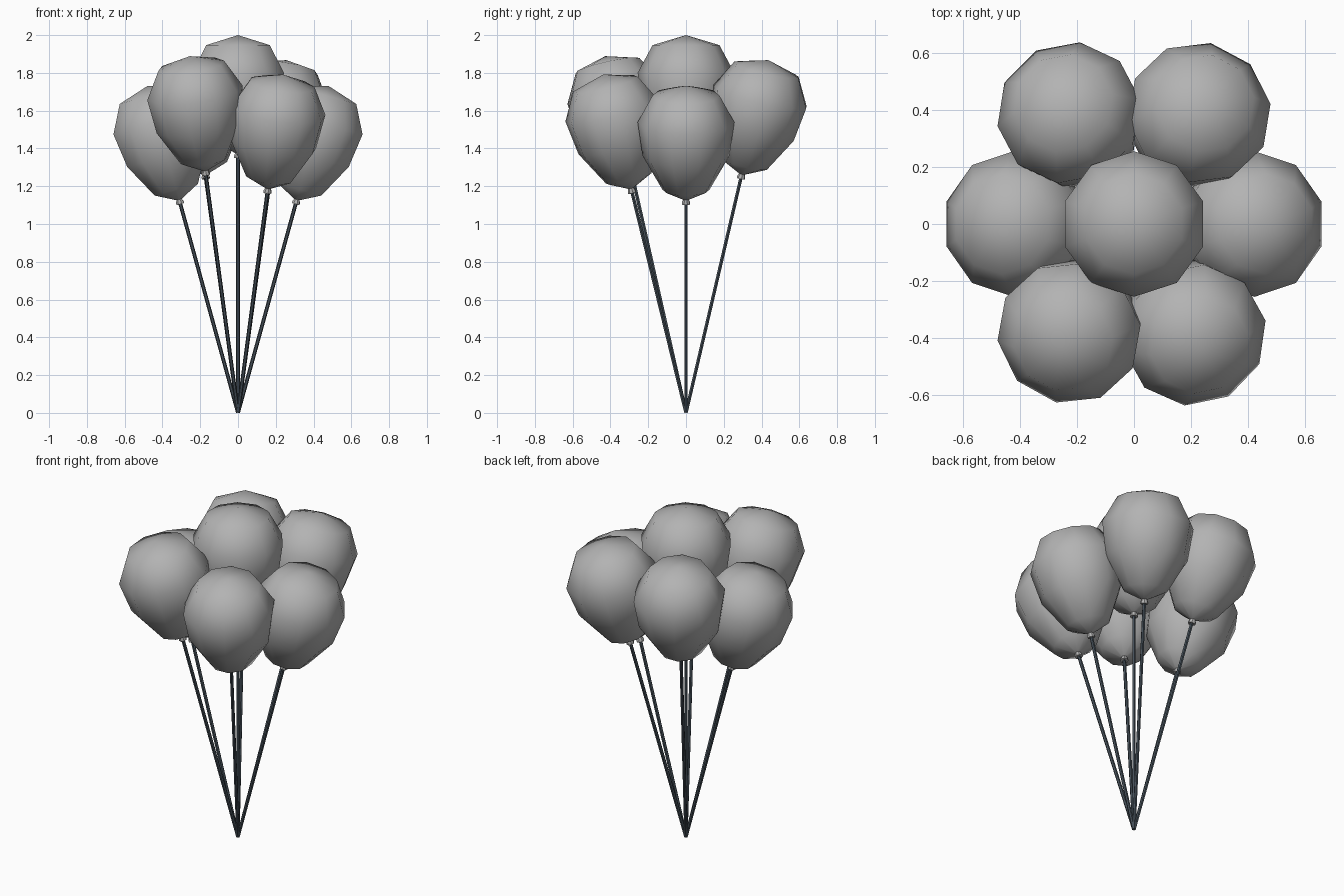
import bpy, bmesh, math
from mathutils import Vector, Matrix

cube = bpy.data.objects.get("Cube")
if cube:
    bpy.data.objects.remove(cube, do_unlink=True)


def material(name, colour):
    m = bpy.data.materials.new(name)
    m.use_nodes = True
    m.diffuse_color = colour
    m.node_tree.nodes["Principled BSDF"].inputs["Base Color"].default_value = colour
    return m


grey = material("balloon grey", (0.45, 0.45, 0.45, 1))
slate = material("dark slate string", (0.06, 0.08, 0.1, 1))


def lathe(name, profile, sides, phase, matrix, mat, smooth_angle):
    """Revolve (radius, height) points around the local z axis."""
    bm = bmesh.new()
    rings = []
    for r, h in profile:
        if r == 0:
            rings.append([bm.verts.new((0, 0, h))] * sides)
        else:
            angles = [phase + math.tau * i / sides for i in range(sides)]
            rings.append([bm.verts.new((r * math.cos(a), r * math.sin(a), h)) for a in angles])
    for low, high in zip(rings, rings[1:]):
        for i in range(sides):
            j = (i + 1) % sides
            corners = dict.fromkeys((low[i], low[j], high[j], high[i]))
            bm.faces.new(list(corners))
    bmesh.ops.recalc_face_normals(bm, faces=bm.faces)
    mesh = bpy.data.meshes.new(name)
    bm.to_mesh(mesh)
    bm.free()
    mesh.materials.append(mat)
    obj = bpy.data.objects.new(name, mesh)
    obj.matrix_world = matrix
    bpy.context.collection.objects.link(obj)
    bpy.ops.object.select_all(action="DESELECT")
    obj.select_set(True)
    bpy.context.view_layer.objects.active = obj
    bpy.ops.object.shade_smooth_by_angle(angle=math.radians(smooth_angle))
    return obj


# Heights are measured from the bottom of the knot
BALLOON = [(0, 0.022), (0.016, 0.026), (0.125, 0.08), (0.23, 0.265),
           (0.256, 0.45), (0.177, 0.597), (0, 0.65)]
KNOT = [(0, 0), (0.022, 0), (0.022, 0.01), (0.012, 0.035), (0, 0.035)]

# Name, knot position, rotation of the ten sides in degrees
BUNCH = [
    ("centre", (0, 0, 1.35), 18),
    ("left", (0.305, 0, 1.105), 18),
    ("right", (-0.305, 0, 1.105), 18),
    ("front_right", (-0.17, -0.285, 1.26), 7),
    ("front_left", (0.155, -0.285, 1.165), 11),
    ("back_left", (0.17, 0.29, 1.24), 8),
    ("back_right", (-0.17, 0.29, 1.24), 10),
]

for place, knot, turn in BUNCH:
    direction = Vector(knot)
    tilt = Vector((0, 0, 1)).rotation_difference(direction).to_matrix().to_4x4()
    at_knot = Matrix.Translation(direction) @ tilt
    phase = math.radians(turn)
    lathe(place + "_balloon", BALLOON, 10, phase, at_knot, grey, 80)
    lathe(place + "_knot", KNOT, 8, phase, at_knot, grey, 40)
    # String from the gathering point up into the knot
    length = direction.length
    string = [(0, 0.003), (0.01, 0.003), (0.01, length + 0.005), (0, length + 0.005)]
    lathe(place + "_string", string, 6, 0, tilt, slate, 30)
